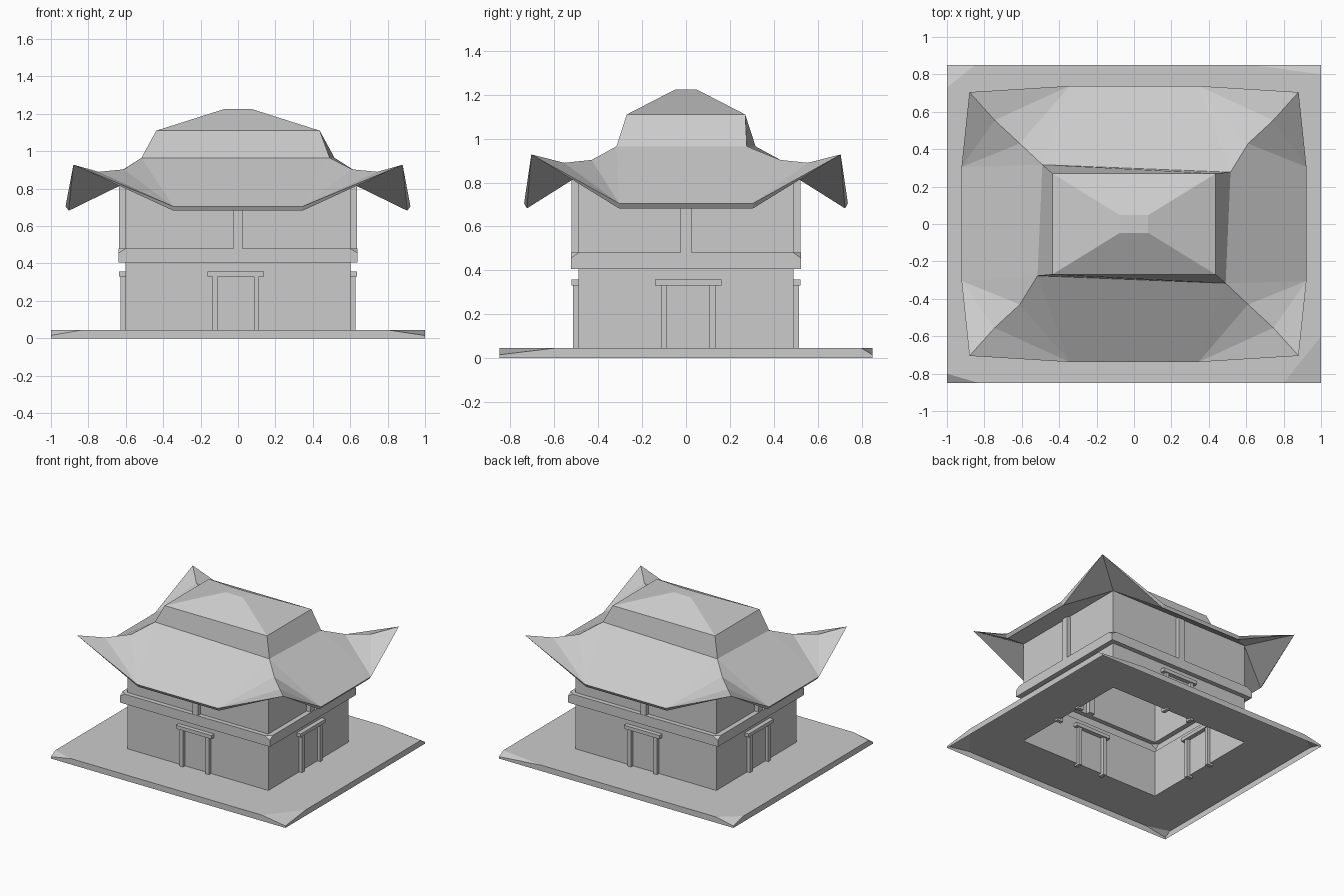
import bpy
import bmesh

cube = bpy.data.objects.get("Cube")
if cube:
    bpy.data.objects.remove(cube, do_unlink=True)

grey = bpy.data.materials.new("mid_grey")
grey.diffuse_color = (0.6, 0.6, 0.6, 1)
grey.use_nodes = True
grey.node_tree.nodes["Principled BSDF"].inputs["Base Color"].default_value = (0.6, 0.6, 0.6, 1)

CORNERS = [(1, 1), (-1, 1), (-1, -1), (1, -1)]
WALL_X, WALL_Y = 0.602, 0.49


def finish(name, bm):
    bmesh.ops.recalc_face_normals(bm, faces=bm.faces)
    mesh = bpy.data.meshes.new(name)
    bm.to_mesh(mesh)
    bm.free()
    mesh.materials.append(grey)
    obj = bpy.data.objects.new(name, mesh)
    bpy.context.collection.objects.link(obj)
    return obj


def box(name, x, y, z):
    """Box from (low, high) pairs."""
    bm = bmesh.new()
    bmesh.ops.create_cube(bm, size=1)
    for v in bm.verts:
        v.co = [lim[0] if c < 0 else lim[1] for c, lim in zip(v.co, (x, y, z))]
    return finish(name, bm)


def chipped_slab(name, hx, hy, z0, z1, chips):
    """Slab whose four top corners are broken off."""
    bm = bmesh.new()
    for (sx, sy), (cx, cy, cz) in zip(CORNERS, chips):
        for x, y, z in ((hx, hy, z0), (hx, hy, z1 - cz), (hx - cx, hy, z1), (hx, hy - cy, z1)):
            bm.verts.new((sx * x, sy * y, z))
    bmesh.ops.convex_hull(bm, input=bm.verts)
    bmesh.ops.dissolve_limit(bm, angle_limit=0.01, verts=bm.verts, edges=bm.edges)
    return finish(name, bm)


def open_middle(obj):
    """Cut the building's footprint out, then leave only the outer shell above ground."""
    tool = box("cutter", (-WALL_X, WALL_X), (-WALL_Y, WALL_Y), (-1, 1))
    tool.hide_render = True
    mod = obj.modifiers.new("hole", "BOOLEAN")
    mod.operation = "DIFFERENCE"
    mod.solver = "EXACT"
    mod.object = tool
    bpy.context.view_layer.objects.active = obj
    bpy.ops.object.modifier_apply(modifier=mod.name)
    bpy.data.objects.remove(tool, do_unlink=True)
    bm = bmesh.new()
    bm.from_mesh(obj.data)
    eps = 0.001
    hidden = [f for f in bm.faces
              if all(abs(v.co.x) < WALL_X + eps and abs(v.co.y) < WALL_Y + eps for v in f.verts)
              or all(v.co.z < eps for v in f.verts)]
    bmesh.ops.delete(bm, geom=hidden, context="FACES")
    bm.to_mesh(obj.data)
    bm.free()


def wall_ring(name, z0, z1):
    bm = bmesh.new()
    low, high = ([bm.verts.new((sx * WALL_X, sy * WALL_Y, z)) for sx, sy in CORNERS]
                 for z in (z0, z1))
    for i in range(4):
        j = (i + 1) % 4
        bm.faces.new((low[i], low[j], high[j], high[i]))
    return finish(name, bm)


# Ground slab: a shell with unevenly broken corners, open below
open_middle(chipped_slab("ground_slab", 1, 0.85, 0, 0.045,
                         [(0.36, 0.05, 0.03), (0.15, 0.12, 0.03),
                          (0.17, 0.05, 0.03), (0.2, 0.25, 0.03)]))

# Walls and the band between the storeys
wall_ring("lower_walls", 0.045, 0.405)
wall_ring("upper_walls", 0.48, 0.83)
open_middle(chipped_slab("storey_band", 0.64, 0.525, 0.405, 0.48, [(0.04, 0.035, 0.025)] * 4))


# Door frames and upper posts on all four sides
def wall_box(name, side, sign, along, depth, z):
    a = sorted(sign * t for t in along)
    wall = WALL_Y if side == "y" else WALL_X
    d = (sign * wall - depth, sign * wall + depth)
    if side == "y":
        box(name, a, d, z)
    else:
        box(name, d, a, z)


for side, sign, label, mid in (("y", -1, "front", 0.012), ("y", 1, "back", 0.012),
                               ("x", 1, "left", 0.01), ("x", -1, "right", 0.01)):
    for k in (-1, 1):
        centre = mid + k * 0.111
        wall_box(label + "_door_post", side, sign, (centre - 0.014, centre + 0.014),
                 0.025, (0.03, 0.33))
    wall_box(label + "_door_lintel", side, sign, (mid - 0.152, mid + 0.152), 0.033, (0.33, 0.357))
    wall_box(label + "_upper_post", side, sign, (-0.024, 0.024), 0.033, (0.48, 0.82))

# Roof with upturned corners
bm = bmesh.new()


def ring(point):
    """One vertex per corner; point gets the corner's handedness."""
    verts = []
    for sx, sy in CORNERS:
        x, y, z = point(sx * sy)
        verts.append(bm.verts.new((sx * x, sy * y, z)))
    return verts


cap = ring(lambda s: (0.075, 0.047, 1.225))
shoulder = ring(lambda s: (0.437, 0.27, 1.11))
neck = ring(lambda s: (0.503 + 0.013 * s, 0.297 - 0.02 * s, 0.965))
hip = ring(lambda s: (0.61, 0.43, 0.903))
dip = ring(lambda s: (0.745, 0.555, 0.89))
tip = ring(lambda s: (0.88, 0.705, 0.928))
eave_y = ring(lambda s: (0.345, 0.738, 0.705))
eave_x = ring(lambda s: (0.922, 0.305, 0.705))
under_y = ring(lambda s: (0.345, 0.725, 0.682))
under_x = ring(lambda s: (0.905, 0.305, 0.682))
plate = ring(lambda s: (WALL_X, WALL_Y, 0.83))

bm.faces.new(cap)
for i in range(4):
    j = (i + 1) % 4
    # Even steps run along y-facing sides, odd ones along x-facing sides
    eave, under = (eave_y, under_y) if i % 2 == 0 else (eave_x, under_x)
    bm.faces.new((cap[i], cap[j], shoulder[j], shoulder[i]))
    bm.faces.new((shoulder[i], shoulder[j], neck[j], neck[i]))
    bm.faces.new((neck[i], neck[j], eave[j], eave[i]))
    bm.faces.new((eave[i], eave[j], under[j], under[i]))
    bm.faces.new((under[i], under[j], plate[j], plate[i]))
    for edge, low in ((eave_y, under_y), (eave_x, under_x)):
        for a, b in ((neck, hip), (hip, dip), (dip, tip)):
            bm.faces.new((a[i], b[i], edge[i]))
        bm.faces.new((edge[i], tip[i], low[i]))
        bm.faces.new((low[i], tip[i], plate[i]))
finish("roof", bm)
